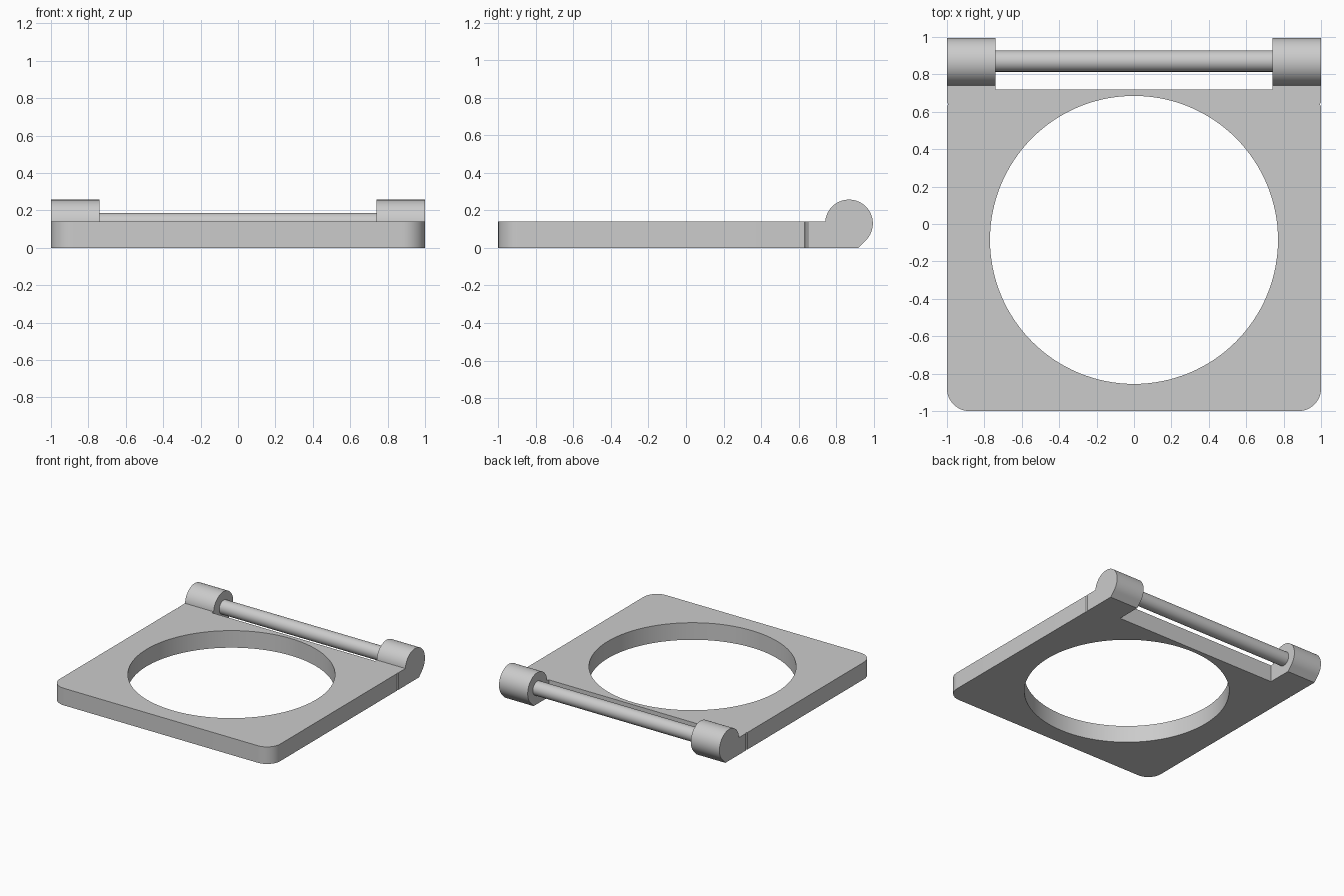
import bpy
import bmesh
from math import cos, sin, pi, radians
from mathutils import Vector

cube = bpy.data.objects.get("Cube")
if cube:
    bpy.data.objects.remove(cube, do_unlink=True)

grey = bpy.data.materials.new("plain_grey")
grey.use_nodes = True
colour = (0.6, 0.6, 0.6, 1)
grey.diffuse_color = colour
grey.node_tree.nodes["Principled BSDF"].inputs["Base Color"].default_value = colour

THICK = 0.14          # plate thickness
BACK = 0.72           # rear edge of the plate
LUG_IN = 0.74         # inner face of each lug
AXIS_Y, AXIS_Z = 0.868, 0.13
LUG_R, ROD_R = 0.127, 0.057


def arc(cx, cy, r, start, end, steps):
    """Points along an arc, angles in degrees."""
    angles = [radians(start + (end - start) * i / steps) for i in range(steps + 1)]
    return [(cx + r * cos(a), cy + r * sin(a)) for a in angles]


def prism(name, points, place, depth):
    """Extrude a closed profile; place maps 2D points into space."""
    bm = bmesh.new()
    face = bm.faces.new([bm.verts.new(place(u, v)) for u, v in points])
    out = bmesh.ops.extrude_face_region(bm, geom=[face])
    moved = [g for g in out["geom"] if isinstance(g, bmesh.types.BMVert)]
    bmesh.ops.translate(bm, verts=moved, vec=Vector(depth))
    bmesh.ops.recalc_face_normals(bm, faces=bm.faces)
    mesh = bpy.data.meshes.new(name)
    bm.to_mesh(mesh)
    bm.free()
    mesh.materials.append(grey)
    obj = bpy.data.objects.new(name, mesh)
    bpy.context.collection.objects.link(obj)
    return obj


def activate(obj):
    bpy.ops.object.select_all(action='DESELECT')
    obj.select_set(True)
    bpy.context.view_layer.objects.active = obj


def combine(target, tool, operation):
    """Apply a boolean and discard the tool object."""
    mod = target.modifiers.new(operation.title(), 'BOOLEAN')
    mod.operation, mod.solver, mod.object = operation, 'EXACT', tool
    activate(target)
    bpy.ops.object.modifier_apply(modifier=mod.name)
    bpy.data.objects.remove(tool, do_unlink=True)


# Plate with rounded front corners and a small nick in each side
r = 0.12
right_half = arc(1 - r, -1 + r, r, -90, 0, 12)
right_half += [(1, 0.63), (0.993, 0.64), (1, 0.65), (1, BACK)]
outline = right_half + [(-x, y) for x, y in reversed(right_half)]
plate = prism("plate", outline, lambda u, v: (u, v, 0), (0, 0, THICK))

# Large round opening
hole = prism("opening_cutter", arc(0, -0.085, 0.77, 0, 360, 128)[:-1],
             lambda u, v: (u, v, -0.1), (0, 0, 0.4))
hole.hide_render = True
combine(plate, hole, 'DIFFERENCE')

# Hinge lugs: round top, sloped underside, flush with the plate
top_angle = 180 - 4.5
lug_profile = [(BACK, 0), (0.918, 0)]
lug_profile += arc(AXIS_Y, AXIS_Z, LUG_R, -45, top_angle, 48)
lug_profile += [(BACK, THICK)]
for start in (-1, LUG_IN):
    lug = prism("lug", lug_profile, lambda u, v: (start, u, v), (1 - LUG_IN, 0, 0))
    combine(plate, lug, 'UNION')

# Hinge rod between the lugs
rod = prism("hinge_rod", arc(AXIS_Y + 0.003, AXIS_Z, ROD_R, 0, 360, 48)[:-1],
            lambda u, v: (-LUG_IN - 0.01, u, v), (2 * LUG_IN + 0.02, 0, 0))

for obj in (plate, rod):
    activate(obj)
    bpy.ops.object.shade_smooth_by_angle(angle=radians(30))
